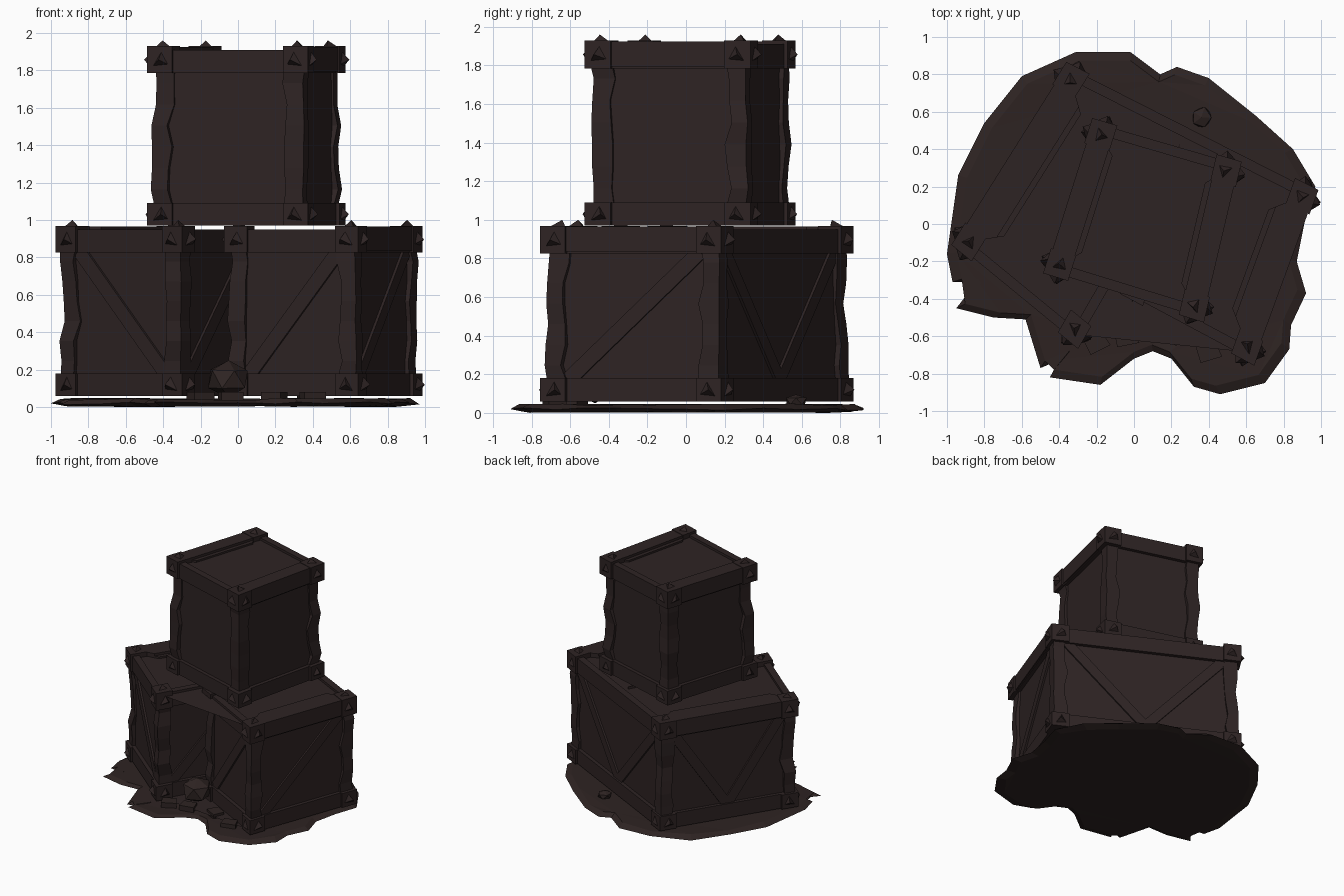
import bpy, bmesh, random
from mathutils import Vector as V

random.seed(4)
cube = bpy.data.objects.get("Cube")
if cube:
    bpy.data.objects.remove(cube)


def material(name, color):
    m = bpy.data.materials.new(name)
    m.use_nodes = True
    m.diffuse_color = color
    m.node_tree.nodes["Principled BSDF"].inputs["Base Color"].default_value = color
    return m


WOOD = material("dark wood", (0.027, 0.017, 0.017, 1))
EARTH = material("dark earth", (0.027, 0.017, 0.016, 1))
UP = V((0, 0, 1))


def finish(name, bm, mat):
    bmesh.ops.recalc_face_normals(bm, faces=bm.faces)
    mesh = bpy.data.meshes.new(name)
    bm.to_mesh(mesh)
    bm.free()
    mesh.materials.append(mat)
    ob = bpy.data.objects.new(name, mesh)
    bpy.context.collection.objects.link(ob)
    return ob


def loft(name, loops, mat=WOOD):
    """Closed solid through a stack of loops with equal point counts."""
    bm = bmesh.new()
    rings = [[bm.verts.new(p) for p in loop] for loop in loops]
    n = len(rings[0])
    for a, b in zip(rings, rings[1:]):
        for i in range(n):
            j = (i + 1) % n
            bm.faces.new((a[i], a[j], b[j], b[i]))
    caps = [bm.faces.new(rings[0]), bm.faces.new(rings[-1])]
    bmesh.ops.triangulate(bm, faces=[f for f in caps if n > 4])
    return finish(name, bm, mat)


def prism(name, pts, z0, z1, mat=WOOD):
    return loft(name, [[p + UP * z for p in pts] for z in (z0, z1)], mat)


def stud(name, center, u, v, n, size=0.04):
    """Crooked little pyramid that sticks out along n."""
    base = [center + u * size * a + v * size * b for a, b in ((-1, -0.8), (1, -0.6), (0.1, 1))]
    tip = center + n * 0.035 + u * random.uniform(-0.02, 0.02)
    bm = bmesh.new()
    vs = [bm.verts.new(p) for p in base]
    top = bm.verts.new(tip)
    bm.faces.new(vs)
    for i in range(3):
        bm.faces.new((vs[i], vs[(i + 1) % 3], top))
    finish(name, bm, WOOD)


def crate(name, corners, z0, z1, braces, beams, beam_width, notches=()):
    pts = [V((x, y, 0)) for x, y in corners]
    n = len(pts)
    edge = [(pts[(i + 1) % n] - pts[i]).normalized() for i in range(n)]
    out = [V((e.y, -e.x, 0)) for e in edge]

    def inset(i, d):
        a, b = out[i - 1], out[i % n]
        return pts[i % n] - (a + b) * d / (1 + a.dot(b))

    # Core box
    prism(name + "_panels", [inset(i, 0.045) for i in range(n)], z0, z1 - 0.035)

    for i in range(n):
        # Rails along the lower and upper edges
        quad = [inset(i, 0.015), inset(i + 1, 0.015), inset(i + 1, 0.07), inset(i, 0.07)]
        prism(name + "_lower_rail", quad, z0, z0 + 0.12)
        prism(name + "_upper_rail", quad, z1 - 0.14, z1 - 0.015)

        # Slanted braces, one for each stroke of the pattern
        a, b = inset(i, 0.03), inset(i + 1, 0.03)
        a, b = a + edge[i] * 0.1, b - edge[i] * 0.1
        low, high, mid = z0 + 0.11, z1 - 0.13, (a + b) / 2
        strokes = {"/": [(a, b, 1)], "\\": [(a, b, -1)], "V": [(a, mid, -1), (mid, b, 1)], "": []}
        for p, q, way in strokes[braces[i]]:
            s, t = (p + UP * low, q + UP * high) if way > 0 else (p + UP * high, q + UP * low)
            run = (t - s).normalized()
            side = run.cross(out[i]) * 0.04
            face = [s - side, t - side, t + side, s + side]
            loft(name + "_brace", [face, [p - out[i] * 0.03 for p in face]])

        # Broad beams lying on the lid
        if i in beams:
            quad = [inset(i, 0.005), inset(i + 1, 0.005),
                    inset(i + 1, beam_width), inset(i, beam_width)]
            prism(name + "_lid_beam", quad, z1 - 0.13, z1)
            groove = [inset(i, beam_width), inset(i + 1, beam_width),
                      inset(i + 1, beam_width + 0.03), inset(i, beam_width + 0.03)]
            prism(name + "_lid_strip", groove, z1 - 0.1, z1 - 0.02)

        # Chipped corner post with metal-like caps and studs
        if i in notches:
            continue
        e1, e2 = edge[i], -edge[i - 1]

        def corner(d, w):
            c = inset(i, d)
            return [c, c + e1 * w, c + (e1 + e2) * w, c + e2 * w]

        rings = []
        for k in range(8):
            z = z0 + 0.08 + (z1 - z0 - 0.16) * k / 7
            chip = random.uniform(0.01, 0.035)
            w = 0.1 + random.uniform(-0.015, 0.015)
            rings.append([p + UP * z for p in corner(chip, w)])
        loft(name + "_post", rings)
        for low, high in ((z0, z0 + 0.12), (z1 - 0.14, z1 + 0.004)):
            prism(name + "_corner_cap", corner(-0.005, 0.14), low, high)
            c = inset(i, -0.005) + UP * (low + high) / 2
            stud(name + "_stud", c + e1 * 0.075, e1, UP, out[i])
            stud(name + "_stud", c + e2 * 0.075, e2, UP, out[i - 1])
        stud(name + "_lid_stud", inset(i, 0) + (e1 + e2) * 0.07 + UP * z1, e1, e2, UP)


# Stacked crates: the wide base has a narrow gap in its front
crate("base_crate",
      [(-0.97, -0.11), (-0.3, -0.66), (0, -0.14), (-0.07, -0.37),
       (0.64, -0.75), (0.98, 0.18), (-0.36, 0.86)],
      0.06, 0.965, ["\\", "/", "", "/", "/", "V", "V"], (4, 6), 0.18, notches=(2,))
crate("top_crate", [(-0.48, -0.26), (0.37, -0.52), (0.57, 0.33), (-0.22, 0.56)],
      0.97, 1.925, ["", "", "", ""], (1, 3), 0.13)

# Ragged patch of ground
outline = [(-1, -.16), (-.97, -.31), (-.84, -.31), (-.95, -.45), (-.75, -.5), (-.58, -.51),
           (-.5, -.77), (-.36, -.71), (-.45, -.82), (-.18, -.86), (0, -.72), (.1, -.68),
           (.2, -.72), (.32, -.87), (.46, -.91), (.7, -.85), (.83, -.67), (.84, -.54),
           (.92, -.37), (.87, -.2), (.91, 0), (.97, .2), (.85, .4), (.65, .58), (.4, .78),
           (.23, .84), (.14, .8), (-.02, .92), (-.31, .92), (-.6, .79), (-.8, .54), (-.94, .26)]


def ground_ring(scale, z, wobble):
    return [V((x * scale, y * scale, z + random.uniform(-wobble, wobble))) for x, y in outline]


loft("ground", [ground_ring(0.93, 0.004, 0.004), ground_ring(1, 0.02, 0.008),
                ground_ring(0.95, 0.042, 0.006)], EARTH)


# Boulder and loose flat stones
def stone(name, center, size):
    bm = bmesh.new()
    bmesh.ops.create_icosphere(bm, subdivisions=1, radius=1)
    for v in bm.verts:
        v.co *= random.uniform(0.85, 1.1)
        v.co = V(center) + V(a * b for a, b in zip(v.co, size))
    finish(name, bm, EARTH)


stone("boulder", (-0.05, -0.47, 0.15), (0.12, 0.12, 0.105))
stone("back_stone", (0.36, 0.57, 0.06), (0.06, 0.06, 0.04))

for x, y, turn in ((-0.2, -0.63, 0.5), (0.2, -0.58, -0.6), (0.4, -0.68, 0.3), (-0.04, -0.6, 0.2)):
    u = V((1, turn, 0)).normalized() * 0.06
    w = V((-u.y, u.x, 0)) * 0.8
    c = V((x, y, 0))
    prism("flat_stone", [c - u - w, c + u - w, c + u * 0.8 + w, c - u + w], 0.03, 0.08, EARTH)
